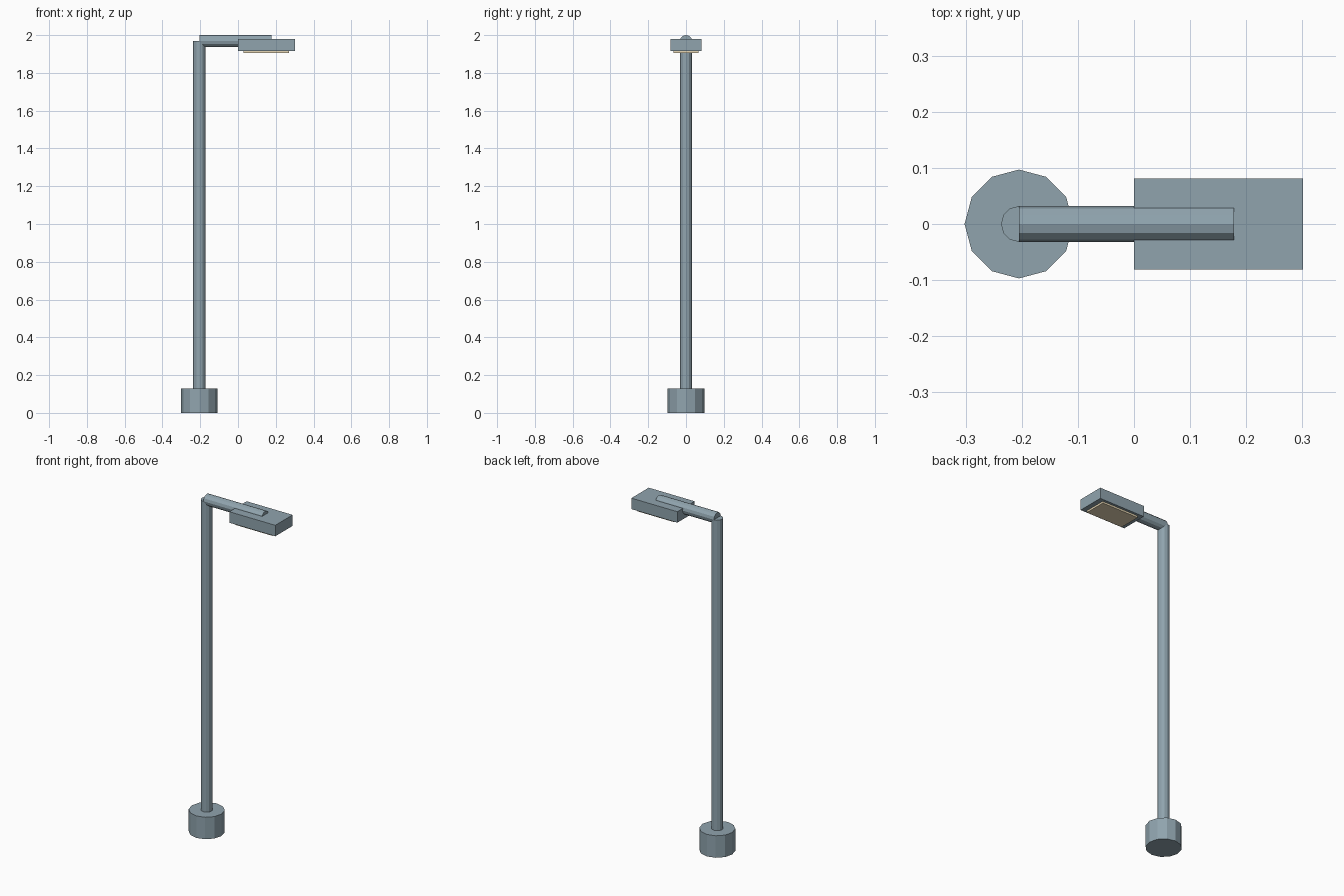
import bpy
import math

if "Cube" in bpy.data.objects:
    bpy.data.objects.remove(bpy.data.objects["Cube"])


def material(name, rgb):
    m = bpy.data.materials.new(name)
    m.diffuse_color = (*rgb, 1)
    m.use_nodes = True
    m.node_tree.nodes["Principled BSDF"].inputs["Base Color"].default_value = m.diffuse_color
    return m


METAL = material("blue_grey_metal", (0.279, 0.371, 0.423))
GLOW = material("warm_cream_lens", (0.87, 0.74, 0.50))

POLE_X = -0.205
ARM_Z = 1.968


def finish(name, mat):
    ob = bpy.context.object
    ob.name = name
    bpy.ops.object.transform_apply(location=True, rotation=True, scale=True)
    ob.data.materials.append(mat)
    return ob


def tube(name, radius, length, centre, tilt=0.0):
    """Twelve-sided cylinder, flat shaded, with corners on the axes."""
    bpy.ops.mesh.primitive_cylinder_add(
        vertices=12, radius=radius, depth=length, location=centre,
        rotation=(0, tilt, 0))
    return finish(name, METAL)


def box(name, x, y, z, mat):
    bpy.ops.mesh.primitive_cube_add(
        size=1, location=[(a + b) / 2 for a, b in (x, y, z)])
    bpy.context.object.scale = [b - a for a, b in (x, y, z)]
    return finish(name, mat)


# Footing, upright pole and horizontal arm
tube("base", 0.097, 0.13, (POLE_X, 0, 0.065))
tube("pole", 0.032, ARM_Z, (POLE_X, 0, ARM_Z / 2))
tube("arm", 0.032, 0.383, (POLE_X + 0.1915, 0, ARM_Z), math.pi / 2)

# Lamp head with the lens slightly proud of its underside
box("lamp_head", (0.0, 0.301), (-0.081, 0.081), (1.915, 1.98), METAL)
box("lens", (0.03, 0.271), (-0.066, 0.066), (1.904, 1.92), GLOW)
